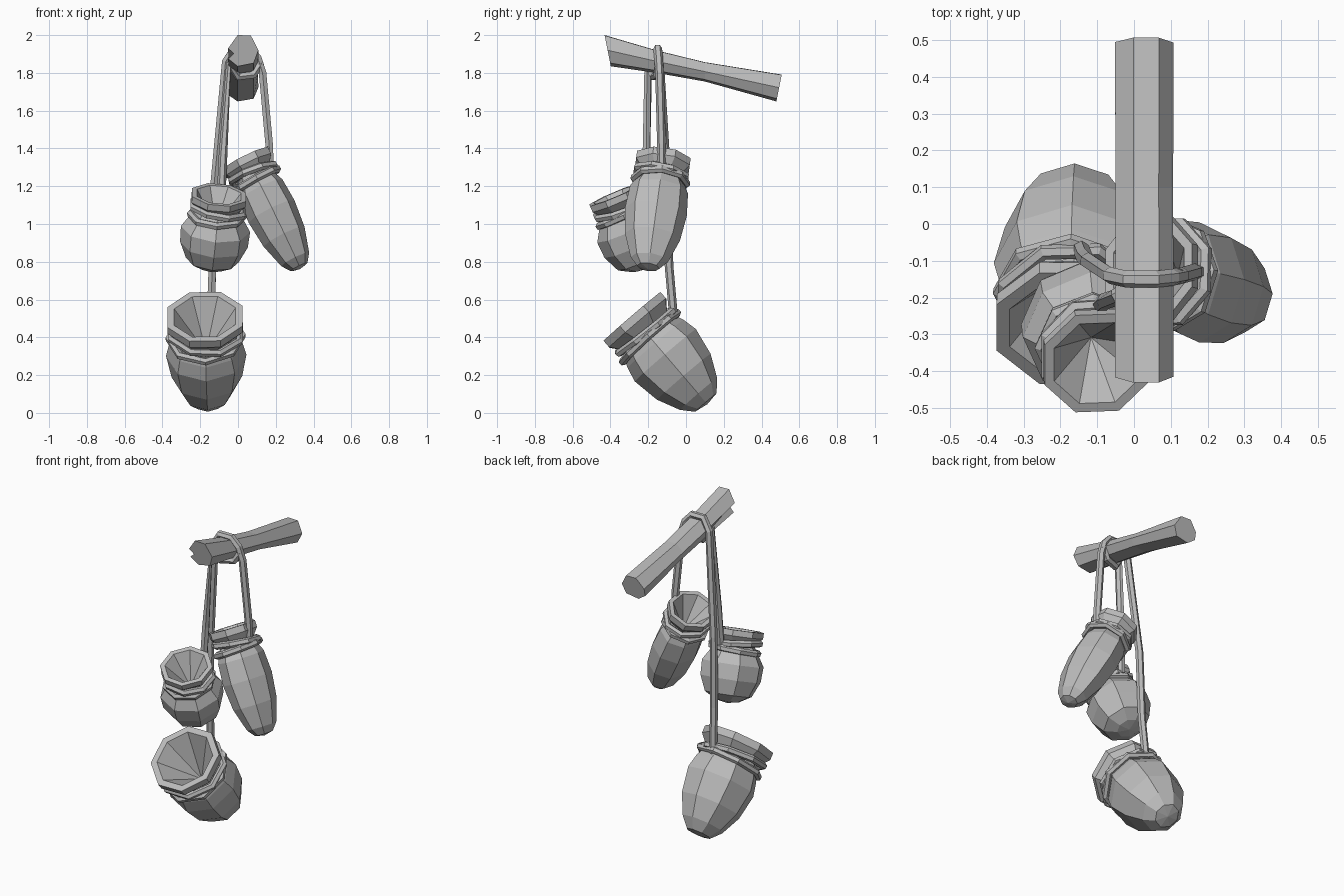
import bpy, bmesh, math
from mathutils import Vector, Matrix

cube = bpy.data.objects.get("Cube")
if cube:
    bpy.data.objects.remove(cube)

grey = bpy.data.materials.new("plain_grey")
grey.use_nodes = True
grey.diffuse_color = (0.5, 0.5, 0.5, 1)
grey.node_tree.nodes["Principled BSDF"].inputs["Base Color"].default_value = (0.5, 0.5, 0.5, 1)


def skin_rings(name, rings, matrix=Matrix(), caps=False):
    """Join equal rings of points with quads; tiny rings merge into a point."""
    bm = bmesh.new()
    loops = [[bm.verts.new(matrix @ Vector(p)) for p in ring] for ring in rings]
    n = len(loops[0])
    for a, b in zip(loops, loops[1:]):
        for i in range(n):
            j = (i + 1) % n
            bm.faces.new((a[i], a[j], b[j], b[i]))
    if caps:
        bm.faces.new(loops[0][::-1])
        bm.faces.new(loops[-1])
    bmesh.ops.remove_doubles(bm, verts=bm.verts, dist=0.0005)
    bmesh.ops.recalc_face_normals(bm, faces=bm.faces)
    mesh = bpy.data.meshes.new(name)
    bm.to_mesh(mesh)
    bm.free()
    mesh.materials.append(grey)
    obj = bpy.data.objects.new(name, mesh)
    bpy.context.collection.objects.link(obj)


def octagon(z, r, flat=1.0, turn=0.0, tilt=0.0):
    pts = []
    for i in range(8):
        a = math.tau * i / 8 + turn
        pts.append((r * flat * math.cos(a), r * math.sin(a), z + tilt * math.sin(a + 1)))
    return pts


def rope(name, points, radius, closed=False):
    """A six-sided cord along straight segments, turned into a mesh."""
    curve = bpy.data.curves.new(name, "CURVE")
    curve.dimensions = "3D"
    curve.bevel_depth = radius
    curve.bevel_resolution = 1
    curve.use_fill_caps = True
    spline = curve.splines.new("POLY")
    spline.points.add(len(points) - 1)
    for sp, p in zip(spline.points, points):
        sp.co = (*p, 1)
    spline.use_cyclic_u = closed
    spline.use_smooth = False
    curve.materials.append(grey)
    obj = bpy.data.objects.new(name, curve)
    bpy.context.collection.objects.link(obj)
    bpy.ops.object.select_all(action="DESELECT")
    obj.select_set(True)
    bpy.context.view_layer.objects.active = obj
    bpy.ops.object.convert(target="MESH")


def pot(name, base, mouth, profile, rim_r, rim_h, flat=1.0):
    base, mouth = Vector(base), Vector(mouth)
    up = (mouth - base).normalized()
    side = (Vector((1, 0, 0)) - up * up.x).normalized()
    m = Matrix((side, up.cross(side), up)).transposed().to_4x4()
    m.translation = base
    top = (mouth - base).length
    # Body, closed by a shallow point underneath
    body = [(-0.012, 0)] + profile
    skin_rings(name + "_body", [octagon(z, r, flat) for z, r in body], m)
    # Flared rim with a funnel-shaped mouth
    neck_z, neck_r = profile[-1]
    rim_flat = (1 + flat) / 2
    rim = [(neck_z, neck_r), (top - rim_h, rim_r), (top, rim_r),
           (top, rim_r * 0.82), (top - rim_r * 1.15, 0)]
    skin_rings(name + "_rim", [octagon(z, r, rim_flat, math.pi / 8) for z, r in rim], m)
    # Cord wound twice around the neck
    for i, (dz, tilt) in enumerate(((-0.035, 0.008), (0.003, -0.015))):
        ring = octagon(neck_z + dz, rim_r * 0.9, rim_flat, math.pi / 8 * i, tilt)
        rope(f"{name}_neck_cord_{i + 1}", [m @ Vector(p) for p in ring], 0.021, True)


pot("lower_pot", (-0.16, 0.105, 0.055), (-0.175, -0.285, 0.51),
    [(0, 0.075), (0.06, 0.13), (0.18, 0.187), (0.33, 0.213), (0.41, 0.195), (0.49, 0.16)],
    0.215, 0.045)
pot("middle_pot", (-0.14, -0.215, 0.772), (-0.1, -0.378, 1.155),
    [(0, 0.07), (0.04, 0.14), (0.13, 0.18), (0.22, 0.184), (0.29, 0.14), (0.335, 0.11)],
    0.155, 0.035)
pot("upper_pot", (0.323, -0.2, 0.772), (0.04, -0.12, 1.345),
    [(0, 0.06), (0.045, 0.1), (0.18, 0.147), (0.33, 0.165), (0.46, 0.155), (0.55, 0.11)],
    0.155, 0.04, flat=0.82)

# Branch: uneven section, thinner in the middle, with a chipped front end
section = [(-0.08, 0.01), (-0.03, 0.08), (0.04, 0.078), (0.08, 0.0),
           (0.055, -0.068), (-0.03, -0.085), (-0.08, -0.045)]
# Each station: y, z, scale, end slant, chip depth
stations = [(-0.415, 1.92, 1.0, -0.2, 0.03), (-0.15, 1.86, 0.72, 0, 0),
            (0.1, 1.807, 0.62, 0, 0), (0.493, 1.722, 0.86, 0.2, 0)]
branch = []
for y, z, s, slant, chip in stations:
    pts = section + [(-0.08 + chip, -0.018)]
    branch.append([(0.028 + px * (0.95 + 0.05 * s), y + slant * pz * s, z + pz * s)
                   for px, pz in pts])
skin_rings("branch", branch, caps=True)

# Cord over the branch, from the upper pot to the lower pot
rope("long_cord", [(0.17, -0.13, 1.29), (0.165, -0.13, 1.42), (0.13, -0.14, 1.8),
                   (0.105, -0.145, 1.88), (0.06, -0.15, 1.93), (-0.02, -0.15, 1.93),
                   (-0.065, -0.14, 1.86), (-0.125, -0.1, 1.22), (-0.135, -0.09, 0.78),
                   (-0.145, -0.065, 0.5)], 0.023)
# Cord under the branch, down to the middle pot
rope("short_cord", [(0.12, -0.14, 1.85), (0.08, -0.15, 1.79), (0.0, -0.17, 1.78),
                    (-0.05, -0.2, 1.84), (-0.08, -0.21, 1.35), (-0.09, -0.22, 1.12)], 0.023)
